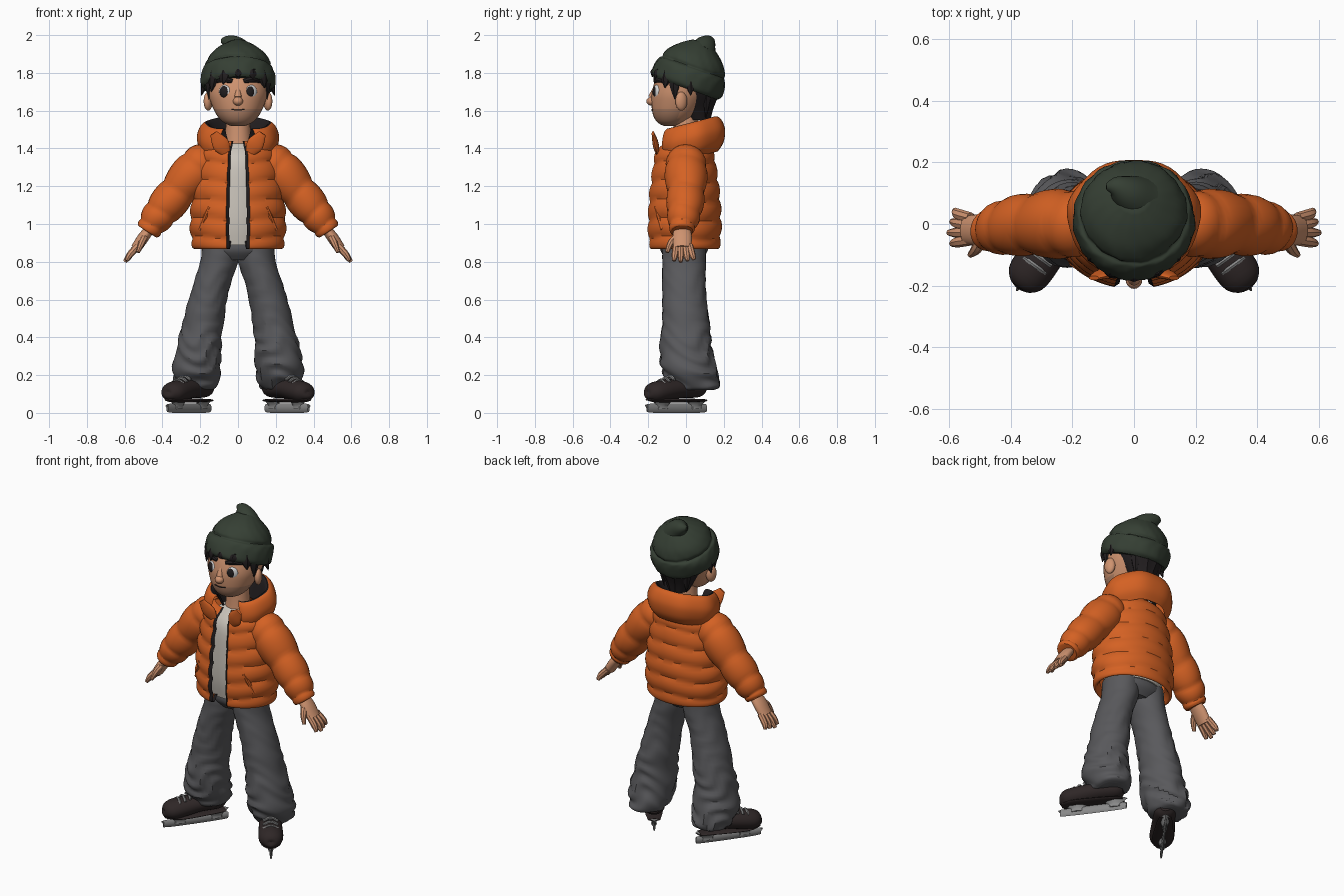
import bpy, bmesh
from math import sin, cos, pi
from mathutils import Vector

if "Cube" in bpy.data.objects:
    bpy.data.objects.remove(bpy.data.objects["Cube"])


def material(name, *colour):
    mat = bpy.data.materials.new(name)
    mat.use_nodes = True
    mat.diffuse_color = (*colour, 1)
    shader = next(node for node in mat.node_tree.nodes if node.type == 'BSDF_PRINCIPLED')
    shader.inputs["Base Color"].default_value = mat.diffuse_color
    return mat


ORANGE = material("jacket orange", .66, .12, .017)
GREEN = material("beanie green", .036, .05, .034)
SKIN = material("skin", .62, .29, .16)
STUBBLE = material("stubble", .45, .23, .14)
CHARCOAL = material("hair and lining charcoal", .016, .013, .014)
CREAM = material("shirt cream", .6, .56, .5)
GREY = material("trouser grey", .1, .1, .107)
BROWN = material("boot brown", .028, .02, .02)
STEEL = material("steel", .25, .25, .25)
WHITE = material("eye white", .7, .7, .7)

UP = Vector((0, 0, 1))
BACK = Vector((0, 1, 0))
parts = []


def finish(name, bm, mats):
    mesh = bpy.data.meshes.new(name)
    bm.to_mesh(mesh)
    bm.free()
    for mat in mats:
        mesh.materials.append(mat)
    ob = bpy.data.objects.new(name, mesh)
    bpy.context.collection.objects.link(ob)
    parts.append(ob)


def smooth_path(keys, steps):
    """Smooth curve through (x, y, z, radius) stations."""
    keys = [Vector(key) for key in keys]
    path = []
    for i in range(len(keys) - 1):
        start, end = keys[i], keys[i + 1]
        slope_in = (end - keys[max(i - 1, 0)]) / 2
        slope_out = (keys[min(i + 2, len(keys) - 1)] - start) / 2
        for k in range(steps):
            t = k / steps
            blend = t * t * (3 - 2 * t)
            path.append(start.lerp(end, blend) + slope_in * t * (1 - t) ** 2 - slope_out * t * t * (1 - t))
    return path + [keys[-1]]


def tube(name, keys, *mats, depth=1, segs=24, steps=4, ref=BACK, axis=None, gap=0, fold=None, rule=None):
    """Loft elliptical rings along a path; a gap leaves the front open."""
    path = smooth_path(keys, steps)
    last = len(path) - 1
    bm = bmesh.new()
    rings = []
    for i, station in enumerate(path):
        centre, radius = station.xyz, station.w
        along = axis or path[min(i + 1, last)].xyz - path[max(i - 1, 0)].xyz
        along = along.normalized()
        wide = ref.cross(along).normalized()
        deep = along.cross(wide) * depth
        ring = []
        for j in range(segs + bool(gap)):
            angle = gap - pi / 2 + (2 * pi - 2 * gap) * j / segs
            size = radius * (fold(centre, angle, i / last) if fold else 1)
            if gap and j in (0, segs):
                size *= .93
            ring.append(bm.verts.new(centre + (wide * cos(angle) + deep * sin(angle)) * size))
        rings.append(ring)
    for i in range(last):
        low, high = rings[i], rings[i + 1]
        for j in range(segs):
            k = (j + 1) % len(low)
            face = bm.faces.new((low[j], low[k], high[k], high[j]))
            if rule:
                face.material_index = rule(face.calc_center_median(), i / last, j)
    if not gap:
        bm.faces.new(rings[0][::-1])
        bm.faces.new(rings[-1])
    finish(name, bm, mats)


def column(name, profile, *mats, y=0, lean=0, axis=UP, **options):
    """Upright tube from a (height, radius) profile, drifting back by lean."""
    foot = profile[0][0]
    tube(name, [(0, y + lean * (z - foot), z, r) for z, r in profile], *mats, axis=axis, **options)


def ball(name, centre, size, mat, turn=0):
    bm = bmesh.new()
    bmesh.ops.create_uvsphere(bm, u_segments=20, v_segments=12, radius=1)
    for vert in bm.verts:
        x, y, z = (a * b for a, b in zip(vert.co, size))
        vert.co = Vector(centre) + Vector((x * cos(turn) - y * sin(turn), x * sin(turn) + y * cos(turn), z))
    finish(name, bm, [mat])


def lock(name, angle, tip_height, reach):
    """Pointed lock of hair hanging from under the beanie; angle zero is the front."""
    out = Vector((sin(angle), -cos(angle), 0))
    root, tip = out * .16 + UP * 1.81, out * reach + UP * tip_height
    tube(name, [(*root, .03), (*root.lerp(tip, .5), .03), (*tip, .002)], CHARCOAL, segs=6, depth=.7, ref=out)


# Head and neck
column("head", [(1.52, .04), (1.54, .08), (1.58, .115), (1.64, .143), (1.7, .16), (1.78, .16), (1.85, .13)],
       SKIN, STUBBLE, y=-.08, lean=.33, segs=32,
       rule=lambda at, along, j: int(at.z < 1.61 and at.y < -.04))
column("neck", [(1.38, .08), (1.45, .07), (1.6, .06)], SKIN)
ball("nose", (0, -.18, 1.65), (.027, .03, .024), SKIN)
tube("nose_bridge", [(0, -.16, 1.73, .01), (0, -.18, 1.67, .02)], SKIN)
tube("mouth", [(-.035, -.178, 1.607, .003), (0, -.182, 1.603, .003), (.035, -.178, 1.607, .003)], BROWN, segs=6)

# Hair cap and fringe
column("hair", [(1.55, .06), (1.61, .09), (1.69, .14), (1.77, .17), (1.82, .175)], CHARCOAL, y=.07, lean=-.25,
       fold=lambda at, angle, along: 1 + .03 * sin(11 * angle))
for i, height in enumerate((1.7, 1.74, 1.78, 1.77, 1.72)):
    lock(f"fringe_lock_{i}", .45 * (i - 2), height, .18)

# Beanie: rolled brim, slouched crown tipped back, and a bent tip
column("beanie", [(1.72, .18), (1.74, .195), (1.79, .195), (1.82, .185), (1.83, .17), (1.85, .17), (1.89, .147),
                  (1.93, .1), (1.96, .05)], GREEN, y=-.005, lean=.38, axis=Vector((0, .34, .94)), segs=48,
       fold=lambda at, angle, along: 1 + .012 * (sin(15 * angle + 3 * sin(9 * along)) + sin(4 * angle + 14 * along)))
tube("beanie_tip", [(.01, .08, 1.9, .08), (-.02, .1, 1.94, .06), (-.06, .12, 1.965, .035), (-.09, .12, 1.97, .01)], GREEN)

# Shirt and trouser seat
column("shirt", [(.89, .17), (1, .19), (1.15, .19), (1.33, .17), (1.41, .1), (1.43, .07)], CREAM, y=-.01, depth=.8)
column("trouser_seat", [(.81, .13), (.86, .185), (.92, .18)], GREY, y=-.01, depth=.68)

# Jacket body with quilted bands and a zip along the open edges
column("jacket_body", [(.91, .2), (.87, .22), (.89, .24), (1, .25), (1.15, .24), (1.28, .22), (1.38, .195), (1.44, .13)],
       ORANGE, CHARCOAL, y=-.01, depth=.78, gap=.2, segs=110, steps=8,
       fold=lambda at, angle, along: .965 + .065 * abs(sin(pi * (10 * at.z - 9.25 + .1 * sin(3 * angle)))) ** .7,
       rule=lambda at, along, j: int(j in (0, 109)))

# Hood, folded down, with a dark lining
column("hood", [(1.35, .16), (1.39, .2), (1.45, .217), (1.5, .205), (1.53, .18), (1.52, .15), (1.4, .1)],
       ORANGE, CHARCOAL, y=.035, lean=-.1, depth=.88, axis=Vector((0, -.25, .97)), gap=.5, segs=48,
       fold=lambda at, angle, along: 1 + .015 * sin(7 * angle),
       rule=lambda at, along, j: int(along > .69))

for s, side in ((1, "left"), (-1, "right")):

    def limb(name, keys, *mats, **options):
        """Tube on this side of the body."""
        tube(f"{side}_{name}", [(s * x, y, z, r) for x, y, z, r in keys], *mats, **options)

    # Face details
    ball(f"{side}_ear", (s * .158, -.025, 1.65), (.022, .033, .05), SKIN, s * .4)
    ball(f"{side}_eye", (s * .07, -.155, 1.7), (.033, .014, .036), WHITE, s * .45)
    ball(f"{side}_pupil", (s * .07 - .004, -.16, 1.7), (.025, .014, .031), CHARCOAL, s * .45)
    limb("brow", [(.03, -.16, 1.755, .012), (.07, -.15, 1.765, .017), (.12, -.11, 1.75, .006)], CHARCOAL, ref=UP, segs=8)
    lock(f"{side}_sideburn", s * 1.2, 1.66, .165)
    lock(f"{side}_side_lock", s * 1.7, 1.68, .195)
    lock(f"{side}_nape_lock", s * 2.5, 1.56, .13)

    # Lapel folded flat beside the neck, and pocket welt
    limb("lapel", [(.06, -.15, 1.37, .02), (.09, -.16, 1.42, .045), (.13, -.175, 1.48, .02)], ORANGE, depth=.35)
    limb("pocket", [(.15, -.158, 1.09, .012), (.2, -.125, .97, .012)], ORANGE, segs=8)

    # Quilted sleeve from shoulder to cuff
    limb("sleeve", [(.14, 0, 1.36, .08), (.21, 0, 1.3, .11), (.32, 0, 1.17, .1), (.41, -.01, 1.06, .09),
                    (.46, -.02, .99, .07), (.48, -.02, .96, .06)], ORANGE, steps=9,
         fold=lambda at, angle, along: .93 + .12 * abs(sin(pi * (5 * along + .08 * sin(2 * angle)))) ** .7)

    # Hand with evenly fanned fingers
    limb("palm", [(.46, -.02, .98, .025), (.5, -.02, .93, .03), (.54, -.02, .87, .028)], SKIN, depth=1.7)
    for i, finger in enumerate(("index", "middle", "ring", "little")):
        fan = i - 1
        limb(f"{finger}_finger", [(.53, .024 * fan - .028, .885, .018), (.57, .03 * fan - .028, .84, .018),
                                  (.6 - .01 * abs(fan), .036 * fan - .028, .8 + .006 * abs(fan), .01)], SKIN, segs=8)
    limb("thumb", [(.49, -.04, .94, .02), (.51, -.08, .9, .018), (.53, -.1, .85, .01)], SKIN, segs=8)

    # Trouser leg, creased towards the ankle
    limb("trouser_leg", [(.09, -.01, .9, .1), (.1, -.01, .8, .1), (.15, -.01, .64, .1), (.19, 0, .45, .11),
                         (.21, 0, .33, .12), (.22, .02, .22, .125), (.22, .05, .14, .105), (.22, .05, .12, .08)],
         GREY, depth=1.15, axis=UP, segs=36, steps=8,
         fold=lambda at, angle, along: 1 + .08 * along * sin(60 * at.z + 3 * sin(2 * angle + s) + 2 * sin(3 * angle + 20 * at.z)))

    # Skate, with the toe turned out
    forward = Vector((s * .59, -.81, 0))
    heel = Vector((s * .18, .06, 0))

    def skate(name, keys, mat, **options):
        """Tube through (distance from heel, height, radius) stations."""
        tube(f"{side}_{name}", [(*(heel + forward * t + UP * z), r) for t, z, r in keys], mat, **options)

    skate("boot", [(-.04, .13, .03), (0, .13, .06), (.12, .13, .065), (.27, .11, .07), (.32, .1, .04), (.33, .1, .01)],
          BROWN, depth=.8, ref=UP)
    skate("ankle", [(.04, .12, .06), (.06, .18, .06), (.06, .22, .05)], BROWN, depth=1.3, ref=forward)
    skate("sole", [(-.04, .066, .035), (.06, .066, .05), (.24, .066, .06), (.32, .07, .025)],
          BROWN, depth=.2, ref=UP)
    skate("blade", [(-.05, .025, .003), (-.03, .025, .008), (.3, .025, .008), (.32, .03, .004)],
          STEEL, depth=3, ref=UP, segs=8)
    for label, t in (("heel", .01), ("toe", .23)):
        skate(f"{label}_strut", [(t, .02, .016), (t, .04, .016), (t, .07, .03)],
              STEEL, depth=2.5, ref=forward, segs=8)
    for i in range(4):
        middle = heel + forward * (.15 + .03 * i) + UP * (.207 - .011 * i)
        half = forward.cross(UP) * .042
        tube(f"{side}_lace_{i}", [(*(middle - half - UP * .02), .008), (*middle, .008), (*(middle + half - UP * .02), .008)],
             STEEL, ref=UP, segs=6)

# Smooth shading with crisp seams
bpy.ops.object.select_all(action='DESELECT')
for ob in parts:
    ob.select_set(True)
bpy.context.view_layer.objects.active = parts[0]
bpy.ops.object.shade_smooth_by_angle(angle=.6)
